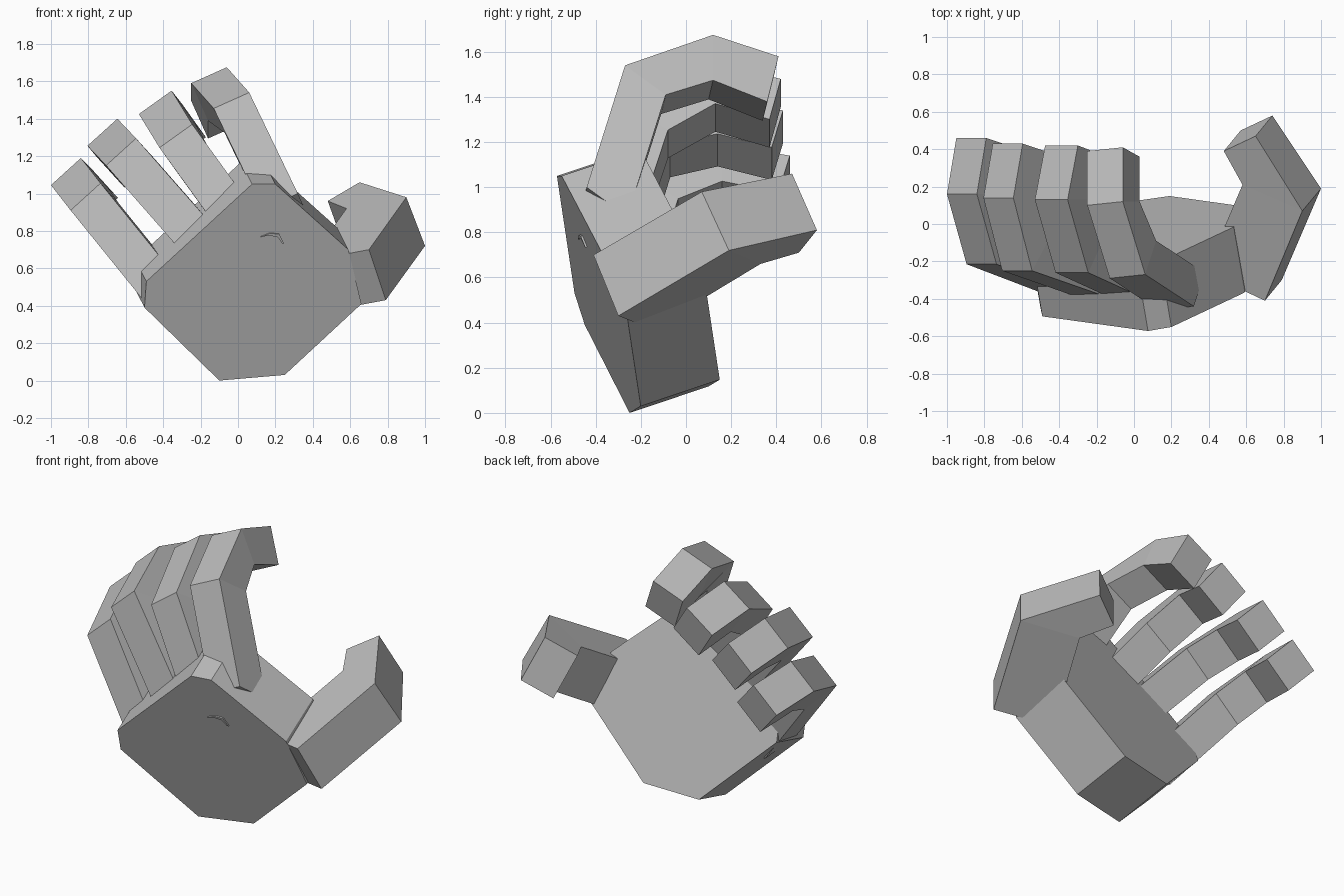
import bpy, bmesh
from mathutils import Vector as V

cube = bpy.data.objects.get("Cube")
if cube:
    bpy.data.objects.remove(cube)

grey = bpy.data.materials.new("plain_grey")
grey.use_nodes = True
colour = (0.5, 0.5, 0.5, 1)
grey.diffuse_color = colour
grey.node_tree.nodes["Principled BSDF"].inputs["Base Color"].default_value = colour


def loft(name, rings):
    """Join matching rings of points into a closed, flat-shaded solid."""
    bm = bmesh.new()
    loops = [[bm.verts.new(p) for p in ring] for ring in rings]
    count = len(loops[0])
    bm.faces.new(loops[0])
    bm.faces.new(loops[-1])
    for a, b in zip(loops, loops[1:]):
        for i in range(count):
            j = (i + 1) % count
            bm.faces.new((a[i], a[j], b[j], b[i]))
    bmesh.ops.recalc_face_normals(bm, faces=bm.faces)
    mesh = bpy.data.meshes.new(name)
    bm.to_mesh(mesh)
    bm.free()
    mesh.materials.append(grey)
    obj = bpy.data.objects.new(name, mesh)
    bpy.context.collection.objects.link(obj)
    return obj


def slab(name, outline, near, far):
    """Prism standing on the tilted palm plane, from depth near to far."""
    normal = V((-0.17, 1, 0.335))
    face = [V((x, -0.233 + 0.17 * x - 0.335 * z, z)) for x, z in outline]
    return loft(name, [[p + normal * depth for p in face] for depth in (near, far)])


# Palm block and the small crease on its front
slab("palm", [(-0.1, 0), (0.25, 0.03), (0.66, 0.41), (0.59, 0.7),
              (0.2, 1.05), (0.075, 1.05), (-0.49, 0.53), (-0.5, 0.39)], 0, 0.35)
slab("palm_crease", [(0.12, 0.77), (0.17, 0.79), (0.22, 0.785), (0.245, 0.735),
                     (0.235, 0.735), (0.21, 0.77), (0.165, 0.778)], -0.008, 0.001)


def finger(name, joint, knuckle, base, tip, across):
    """Bent square finger: joint is its upper bend, the rest are offsets."""
    joint, knuckle, base, tip, across = map(V, (joint, knuckle, base, tip, across))
    down = across.cross(V((0, 1, 0))).normalized() * 0.22
    slant = down * 0.65 + V((0, 0.18, 0))
    sections = [(joint + knuckle + base, slant), (joint + knuckle, slant),
                (joint, down), (joint + tip, down + V((0, -0.05, 0)))]
    loft(name, [[p, p + across, p + across + t, p + t] for p, t in sections])


# Four fingers: joint, knuckle, base, tip, across
finger("index_finger", (-0.06, 0.12, 1.675), (0.12, -0.39, -0.135),
       (0.26, -0.17, -0.54), (0, 0.29, -0.095), (-0.19, -0.02, -0.085))
finger("middle_finger", (-0.355, 0.13, 1.55), (0.11, -0.39, -0.18),
       (0.34, -0.155, -0.47), (0.055, 0.29, -0.07), (-0.175, 0, -0.125))
finger("ring_finger", (-0.645, 0.14, 1.4), (0.1, -0.39, -0.105),
       (0.43, -0.15, -0.49), (0.05, 0.29, -0.06), (-0.16, 0, -0.145))
finger("little_finger", (-0.84, 0.16, 1.19), (0.105, -0.375, -0.135),
       (0.38, -0.145, -0.47), (0.05, 0.3, -0.05), (-0.16, 0, -0.145))

# Thumb: upper and lower outer edge points, with the inward width at each bend
thumb = [((0.7, -0.41, 0.7), (0.79, -0.3, 0.43), (-0.32, 0.15, -0.06)),
         ((0.9, 0.07, 0.98), (1, 0.19, 0.72), (-0.32, 0.14, -0.06)),
         ((0.65, 0.47, 1.06), (0.74, 0.58, 0.81), (-0.17, -0.08, -0.1))]
loft("thumb", [[V(u), V(v), V(v) + V(w), V(u) + V(w)] for u, v, w in thumb])
